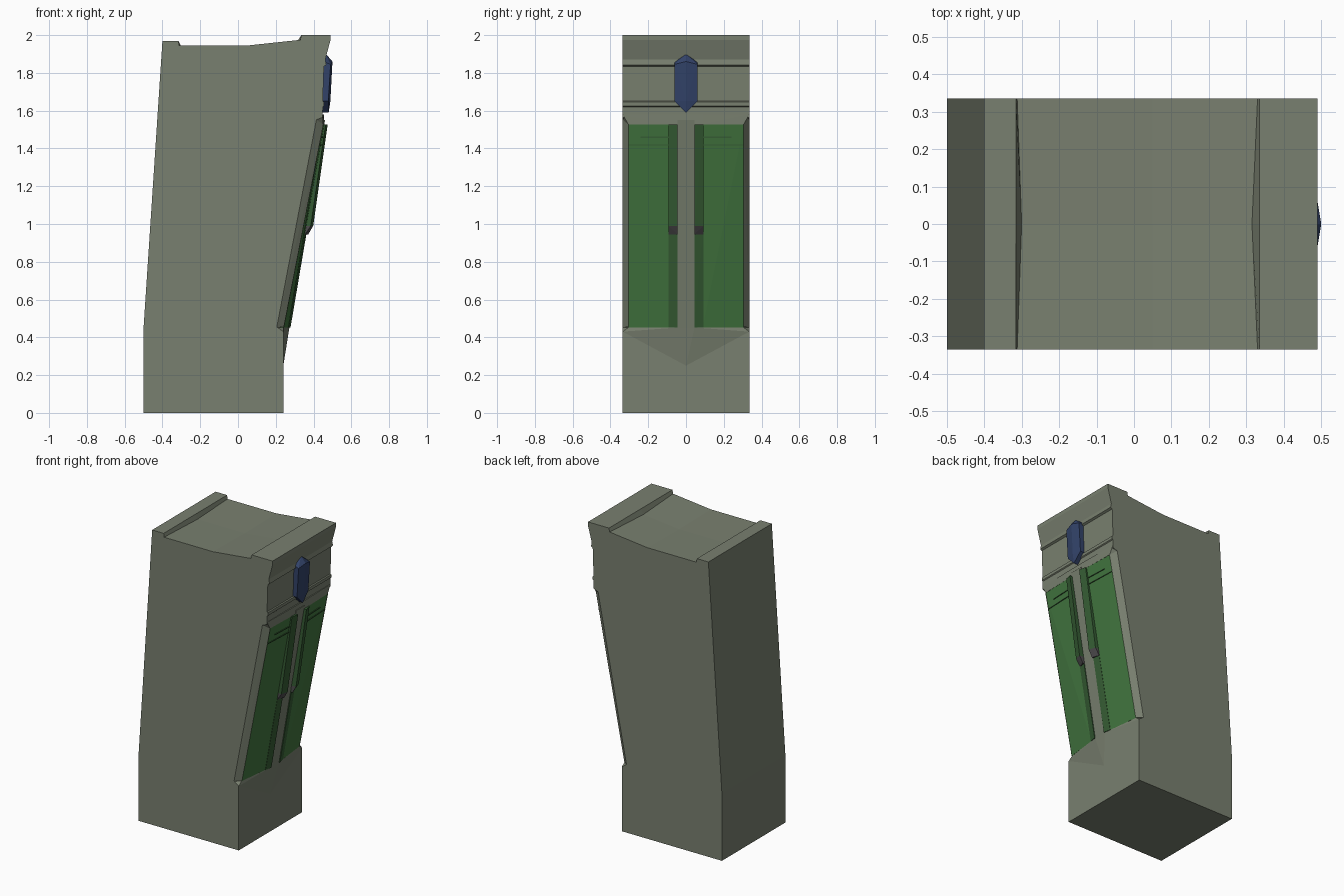
import bpy, bmesh

def material(name, rgb):
    m = bpy.data.materials.new(name)
    m.diffuse_color = (*rgb, 1)
    return m

STONE = material("stone", (0.19, 0.215, 0.16))
GREEN = material("green_panel", (0.055, 0.18, 0.05))
DARK = material("dark_green", (0.035, 0.105, 0.033))
LEDGE = material("ledge_grey", (0.075, 0.07, 0.075))
BLUE = material("blue_gem", (0.032, 0.055, 0.14))
W = 0.335

def finish(name, bm, mat):
    bmesh.ops.recalc_face_normals(bm, faces=bm.faces)
    me = bpy.data.meshes.new(name)
    bm.to_mesh(me)
    bm.free()
    me.materials.append(mat)
    ob = bpy.data.objects.new(name, me)
    bpy.context.collection.objects.link(ob)
    return ob

def hull(name, pts, mat):
    """Flat-faced convex solid around a few points."""
    bm = bmesh.new()
    vs = [bm.verts.new(p) for p in pts]
    res = bmesh.ops.convex_hull(bm, input=vs)
    junk = {g for g in res["geom_interior"] + res["geom_unused"]
            if isinstance(g, bmesh.types.BMVert)}
    bmesh.ops.delete(bm, geom=list(junk), context='VERTS')
    bmesh.ops.dissolve_limit(bm, angle_limit=0.01, verts=bm.verts, edges=bm.edges)
    return finish(name, bm, mat)

def mirror_y(pts):
    return pts + [(x, -y, z) for x, y, z in pts]

# Main body: side profile carried across the width, top dip deepest in the middle
profile = [(-0.5, 0), (0.24, 0), (0.24, 0.43), (0.205, 0.455), (0.415, 1.552),
           (0.448, 1.565), (0.449, 1.62), (0.455, 1.625), (0.455, 1.645),
           (0.449, 1.65), (0.455, 1.835), (0.468, 1.842), (0.462, 1.87),
           (0.49, 1.975), (0.49, 2.0), (0.335, 2.0), (0.33, 1.975),
           (0.05, 1.945), (-0.30, 1.945), (-0.315, 1.97), (-0.40, 1.97),
           (-0.5, 0.45)]
dip = {16: (0.315, 1.968), 17: (0.05, 1.94), 18: (-0.30, 1.94)}
bm = bmesh.new()
rings = []
for y in (-W, 0, W):
    ring = []
    for i, p in enumerate(profile):
        x, z = dip.get(i, p) if y == 0 else p
        if i == 18 and y:
            x = -0.312
        ring.append(bm.verts.new((x, y, z)))
    rings.append(ring)
n = len(profile)
for a, b in zip(rings, rings[1:]):
    for i in range(n):
        j = (i + 1) % n
        bm.faces.new((a[i], a[j], b[j], b[i]))
bm.faces.new(rings[0])
bm.faces.new(rings[-1])
finish("pillar_body", bm, STONE)

# Bulging top of the base under the panels
hull("base_bulge", mirror_y([(0.24, 0, 0.25), (0.24, W, 0.43), (0.205, W, 0.452),
                             (0.24, 0.305, 0.452), (0.272, 0.045, 0.452),
                             (0.15, 0.305, 0.452)]), STONE)

# Sill between header and panels
hull("header_sill", mirror_y([(0.415, W, 1.552), (0.45, W, 1.58), (0.45, 0.305, 1.527),
                              (0.456, 0.09, 1.527), (0.456, 0.09, 1.58),
                              (0.36, 0.305, 1.53), (0.36, W, 1.58)]), STONE)

# Centre strip between the two panels
hull("centre_strip", mirror_y([(0.272, 0.045, 0.45), (0.2, 0.045, 0.45),
                               (0.461, 0.045, 1.55), (0.38, 0.045, 1.55)]), STONE)

for s, side in ((-1, "left"), (1, "right")):
    def part(name, pts, mat):
        hull(f"{side}_{name}", [(x, s * y, z) for x, y, z in pts], mat)

    # Chamfered outer frame
    part("frame", [(0.205, W, 0.452), (0.243, 0.305, 0.455), (0.15, 0.305, 0.455),
                   (0.15, W, 0.452), (0.415, W, 1.552), (0.452, 0.305, 1.527),
                   (0.36, 0.305, 1.527), (0.36, W, 1.552)], STONE)
    # Green panel
    part("panel", [(0.241, 0.306, 0.452), (0.266, 0.088, 0.452), (0.19, 0.306, 0.452),
                   (0.19, 0.088, 0.452), (0.448, 0.306, 1.527), (0.456, 0.088, 1.527),
                   (0.38, 0.306, 1.527), (0.38, 0.088, 1.527)], GREEN)
    # Inner rail: shallow lower part, raised upper part, sloped ledge between
    part("lower_rail", [(0.268, 0.092, 0.452), (0.278, 0.044, 0.452), (0.2, 0.092, 0.452),
                        (0.2, 0.044, 0.452), (0.359, 0.092, 0.97), (0.366, 0.044, 0.97),
                        (0.3, 0.092, 0.97), (0.3, 0.044, 0.97)], DARK)
    part("upper_rail", [(0.385, 0.092, 0.99), (0.398, 0.044, 0.99), (0.3, 0.092, 0.99),
                        (0.3, 0.044, 0.99), (0.464, 0.092, 1.527), (0.475, 0.044, 1.527),
                        (0.4, 0.092, 1.527), (0.4, 0.044, 1.527)], DARK)
    part("rail_ledge", [(0.385, 0.092, 0.99), (0.398, 0.044, 0.99), (0.355, 0.092, 0.945),
                        (0.372, 0.044, 0.945), (0.3, 0.092, 0.99), (0.3, 0.044, 0.99),
                        (0.3, 0.092, 0.945), (0.3, 0.044, 0.945)], LEDGE)
    # Thin slats near the panel top
    for i, (z, y0, y1) in enumerate(((1.42, 0.09, 0.304), (1.46, 0.09, 0.24))):
        pts = []
        for y in (y0, y1):
            t = (y - 0.09) / 0.215
            x = 0.241 + 0.025 * (1 - t) + (z - 0.452) * (0.1925 - 0.0158 * (1 - t))
            pts += [(x + 0.005, y, z - 0.004), (x + 0.005, y, z + 0.002),
                    (x - 0.02, y, z - 0.004), (x - 0.02, y, z + 0.002)]
        part(f"slat_{i + 1}", pts, DARK)

# Blue gem on the header
hull("gem", mirror_y([(0.44, 0, 1.90), (0.466, 0, 1.90), (0.44, 0.06, 1.865),
                      (0.49, 0.06, 1.845), (0.5, 0, 1.86), (0.44, 0.06, 1.65),
                      (0.478, 0.06, 1.65), (0.489, 0, 1.65), (0.44, 0, 1.59),
                      (0.48, 0, 1.59)]), BLUE)
